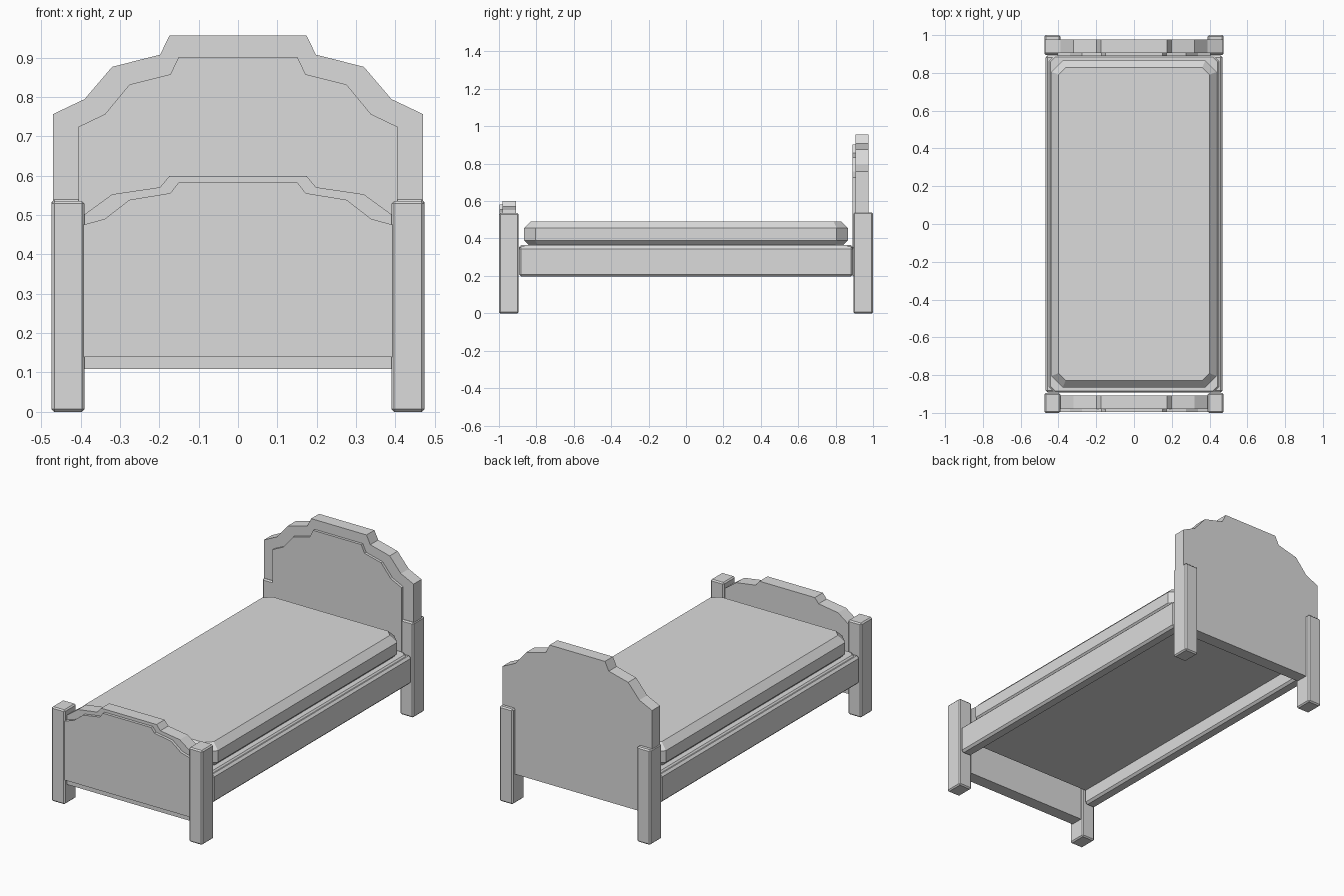
import bpy, bmesh, math

old = bpy.data.objects.get("Cube")
if old:
    bpy.data.objects.remove(old, do_unlink=True)

# One plain grey for the whole bed
grey = bpy.data.materials.new("plain grey")
grey.use_nodes = True
colour = (0.71, 0.71, 0.71, 1)
grey.diffuse_color = colour
grey.node_tree.nodes["Principled BSDF"].inputs["Base Color"].default_value = colour


def finish(name, bm, bevel=0):
    bmesh.ops.recalc_face_normals(bm, faces=bm.faces)
    mesh = bpy.data.meshes.new(name)
    bm.to_mesh(mesh)
    bm.free()
    mesh.materials.append(grey)
    obj = bpy.data.objects.new(name, mesh)
    bpy.context.collection.objects.link(obj)
    if bevel:
        mod = obj.modifiers.new("Chamfer", "BEVEL")
        mod.width = bevel
        mod.segments = 1
        mod.angle_limit = math.radians(60)


def box(name, xs, ys, zs, bevel=0, corner=0):
    """Chamfered box; corner cuts the upright edges first."""
    bm = bmesh.new()
    bmesh.ops.create_cube(bm, size=1)
    for v in bm.verts:
        for axis, (lo, hi) in enumerate((xs, ys, zs)):
            v.co[axis] = lo if v.co[axis] < 0 else hi
    if corner:
        upright = [e for e in bm.edges if abs(e.verts[0].co.z - e.verts[1].co.z) > 0.01]
        bmesh.ops.bevel(bm, geom=upright, offset=corner, segments=1, affect="EDGES")
    finish(name, bm, bevel)


def board(name, xs, zs, bottom, ys):
    """Extrude a mirrored half outline, listed from the edge to the middle."""
    half = [(xs[0], bottom)] + list(zip(xs, zs))
    outline = half + [(-x, z) for x, z in reversed(half)]
    bm = bmesh.new()
    face = bm.faces.new([bm.verts.new((x, ys[0], z)) for x, z in outline])
    for v in bmesh.ops.extrude_face_region(bm, geom=[face])["geom"]:
        if isinstance(v, bmesh.types.BMVert):
            v.co.y = ys[1]
    finish(name, bm)


# Corner posts and side rails
for side, sx in (("left", 1), ("right", -1)):
    xs = sorted((sx * 0.39, sx * 0.474))
    box(f"front_{side}_post", xs, (-1, -0.895), (0, 0.536), 0.007)
    box(f"back_{side}_post", xs, (0.895, 1), (0, 0.54), 0.007)
    box(f"{side}_rail", sorted((sx * 0.4, sx * 0.469)), (-0.893, 0.893), (0.196, 0.356), 0.012)

# Stepped headboard and footboard, each with a raised front panel
slab_x = [0.47, 0.39, 0.32, 0.198, 0.174]
panel_x = [0.405, 0.338, 0.276, 0.172, 0.151]
board("headboard", slab_x, [0.757, 0.795, 0.877, 0.908, 0.957], 0.165, (0.905, 0.976))
board("headboard_panel", panel_x, [0.725, 0.757, 0.832, 0.858, 0.902], 0.2, (0.89, 0.906))
board("footboard", slab_x, [0.48, 0.502, 0.553, 0.571, 0.6], 0.109, (-0.98, -0.908))
board("footboard_panel", panel_x, [0.472, 0.491, 0.539, 0.556, 0.583], 0.139, (-0.996, -0.979))

# Base platform resting between the rails
box("bed_base", (-0.452, 0.452), (-0.893, 0.893), (0.28, 0.364), 0.01, 0.03)

# Mattress with cut corners and broad chamfers
box("mattress", (-0.437, 0.437), (-0.865, 0.865), (0.353, 0.491), 0.036, 0.06)
